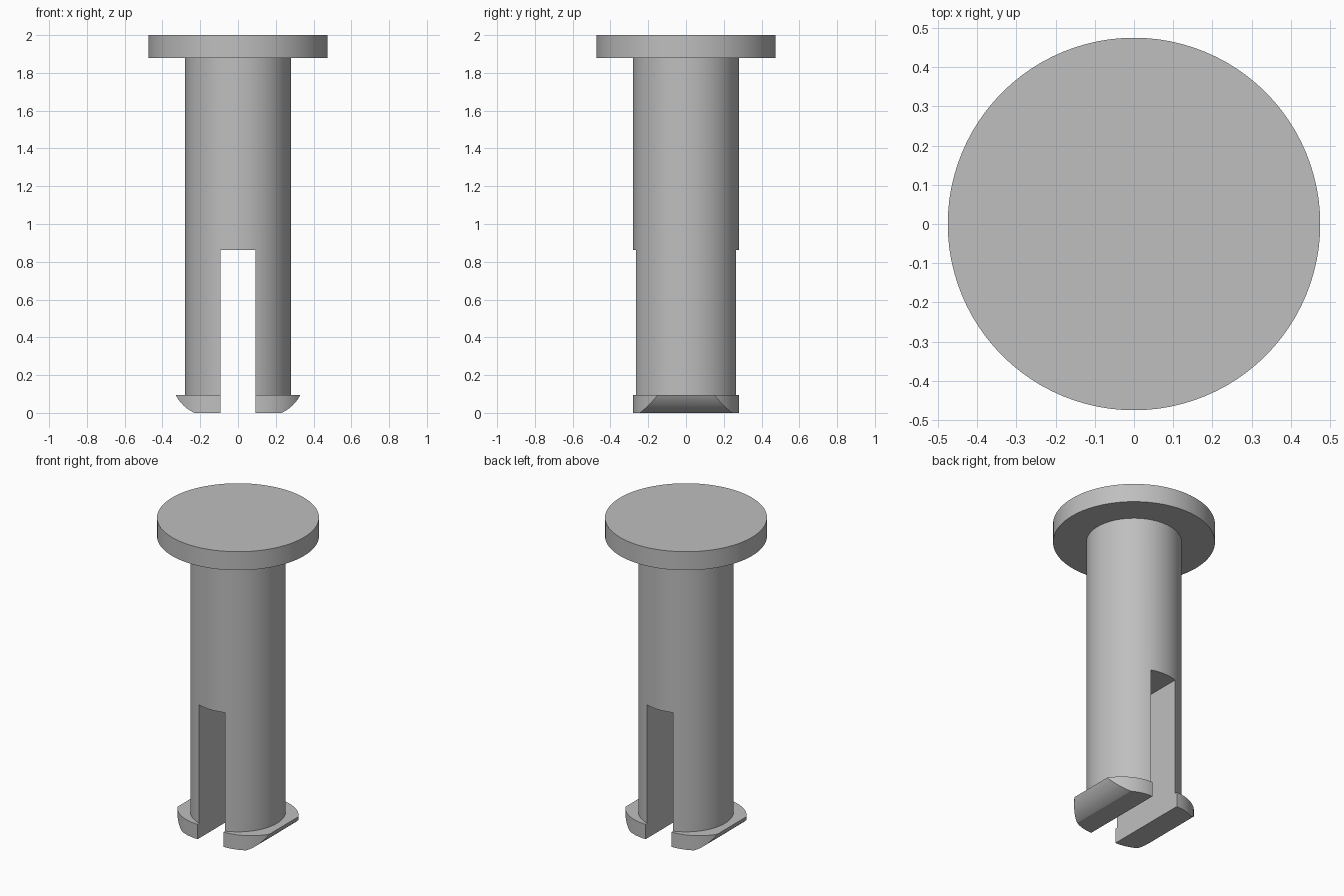
import bpy
import bmesh
from math import radians, sqrt, atan2, sin, cos
from mathutils import Vector

HEAD_R, SHAFT_R = 0.475, 0.28
HEAD_Z, TOP_Z = 1.88, 2.0
SLOT_X, SLOT_Z = 0.093, 0.863
BARB_Z = 0.096

cube = bpy.data.objects.get("Cube")
if cube:
    bpy.data.objects.remove(cube, do_unlink=True)

grey = bpy.data.materials.new("plain grey")
grey.use_nodes = True
grey.diffuse_color = (0.52, 0.52, 0.52, 1)
grey.node_tree.nodes["Principled BSDF"].inputs["Base Color"].default_value = grey.diffuse_color


def finish(obj, name):
    obj.name = obj.data.name = name
    obj.data.materials.clear()
    obj.data.materials.append(grey)
    return obj


def cylinder(name, radius, z0, z1, x=0):
    bpy.ops.mesh.primitive_cylinder_add(
        vertices=96, radius=radius, depth=z1 - z0, location=(x, 0, (z0 + z1) / 2))
    return finish(bpy.context.object, name)


def prism(name, profile, half_width):
    """Extrude an x-z profile along y."""
    bm = bmesh.new()
    face = bm.faces.new([bm.verts.new((x, -half_width, z)) for x, z in profile])
    ext = bmesh.ops.extrude_face_region(bm, geom=[face])
    verts = [v for v in ext["geom"] if isinstance(v, bmesh.types.BMVert)]
    bmesh.ops.translate(bm, verts=verts, vec=(0, 2 * half_width, 0))
    bmesh.ops.recalc_face_normals(bm, faces=bm.faces)
    mesh = bpy.data.meshes.new(name)
    bm.to_mesh(mesh)
    bm.free()
    obj = bpy.data.objects.new(name, mesh)
    bpy.context.collection.objects.link(obj)
    return finish(obj, name)


def select(obj):
    bpy.ops.object.select_all(action="DESELECT")
    obj.select_set(True)
    bpy.context.view_layer.objects.active = obj


def combine(obj, cutter, operation):
    """Apply a boolean and discard the cutter."""
    cutter.hide_render = True
    mod = obj.modifiers.new("cut", "BOOLEAN")
    mod.operation, mod.solver, mod.object = operation, "EXACT", cutter
    select(obj)
    bpy.ops.object.modifier_apply(modifier=mod.name)
    bpy.data.objects.remove(cutter, do_unlink=True)


def arc(a, b, radius, steps):
    """Points on the outward-bulging arc from a to b."""
    a, b = Vector(a), Vector(b)
    chord = b - a
    normal = Vector((-chord.y, chord.x)).normalized()
    centre = (a + b) / 2 + normal * sqrt(radius ** 2 - (chord.length / 2) ** 2)
    t0 = atan2(a.y - centre.y, a.x - centre.x)
    t1 = atan2(b.y - centre.y, b.x - centre.x)
    angles = [t0 + (t1 - t0) * i / steps for i in range(steps + 1)]
    return [(centre.x + radius * cos(t), centre.y + radius * sin(t)) for t in angles]


# Flat round head
parts = [cylinder("head", HEAD_R, HEAD_Z, TOP_Z)]

# Shaft split into two legs by a slot running front to back
shaft = cylinder("split_shaft", SHAFT_R, BARB_Z, HEAD_Z)
slot = prism("slot_cutter", [(-SLOT_X, -0.5), (SLOT_X, -0.5),
                             (SLOT_X, SLOT_Z), (-SLOT_X, SLOT_Z)], 1)
combine(shaft, slot, "DIFFERENCE")
parts.append(shaft)

# Snap barbs: rounded in plan, with a curved lead-in on the outer side
outline = [(SLOT_X, BARB_Z), (SLOT_X, 0)] + arc((0.23, 0), (0.33, BARB_Z), 0.2, 10)
for side, name in ((1, "left_barb"), (-1, "right_barb")):
    barb = prism(name, [(side * x, z) for x, z in outline], 0.5)
    rounder = cylinder("barb_cutter", SHAFT_R, -0.2, 0.3, side * SLOT_X)
    combine(barb, rounder, "INTERSECT")
    parts.append(barb)

for part in parts:
    select(part)
    bpy.ops.object.shade_smooth_by_angle(angle=radians(25))
